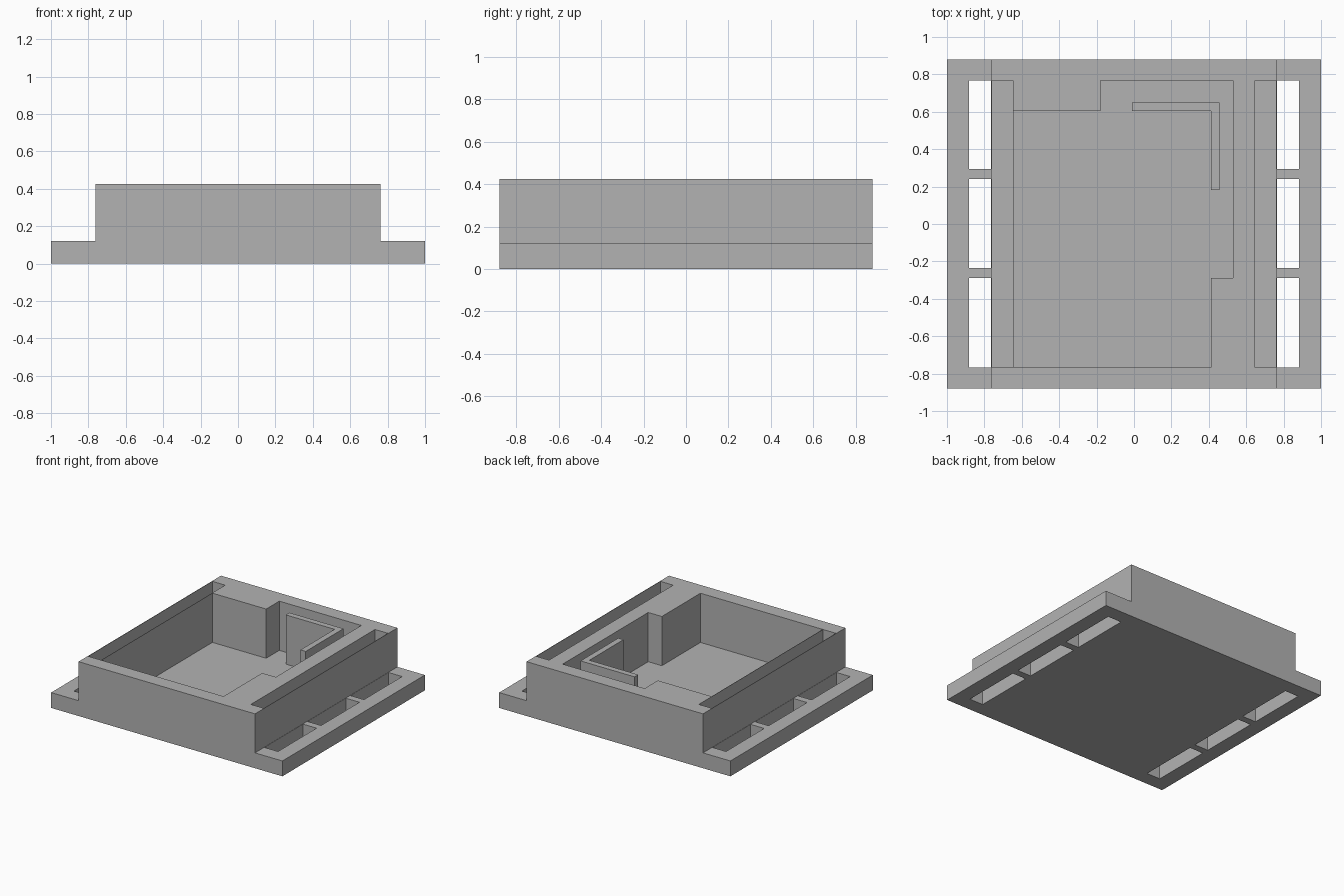
import bpy, bmesh

if "Cube" in bpy.data.objects:
    bpy.data.objects.remove(bpy.data.objects["Cube"], do_unlink=True)

grey = bpy.data.materials.new("mid grey")
grey.use_nodes = True
grey.diffuse_color = (0.45, 0.45, 0.45, 1)
grey.node_tree.nodes["Principled BSDF"].inputs["Base Color"].default_value = grey.diffuse_color

TOP, RIM, FLOOR = 0.425, 0.12, 0.04
DEPTH, INNER = 0.88, 0.767


def prism(name, outline, offset, sweep):
    """Solid made by sweeping a closed outline along a vector."""
    bm = bmesh.new()
    face = bm.faces.new([bm.verts.new(offset(a, b)) for a, b in outline])
    swept = bmesh.ops.extrude_face_region(bm, geom=[face])["geom"]
    bmesh.ops.translate(bm, vec=sweep, verts=[g for g in swept if isinstance(g, bmesh.types.BMVert)])
    bmesh.ops.recalc_face_normals(bm, faces=bm.faces)
    mesh = bpy.data.meshes.new(name)
    bm.to_mesh(mesh)
    bm.free()
    mesh.materials.append(grey)
    obj = bpy.data.objects.new(name, mesh)
    bpy.context.collection.objects.link(obj)
    return obj


def upright(name, outline, z0, z1):
    return prism(name, outline, lambda x, y: (x, y, z0), (0, 0, z1 - z0))


def rect(x0, x1, y0, y1):
    return [(x0, y0), (x1, y0), (x1, y1), (x0, y1)]


def carve(body, cutter):
    """Subtract the cutter for good, then drop it."""
    cutter.hide_render = True
    mod = body.modifiers.new("carve", "BOOLEAN")
    mod.operation, mod.solver, mod.object = "DIFFERENCE", "EXACT", cutter
    bpy.context.view_layer.objects.active = body
    bpy.context.view_layer.update()
    bpy.ops.object.modifier_apply(modifier=mod.name)
    bpy.data.objects.remove(cutter, do_unlink=True)


# Stepped housing: tall middle with a low flange on both sides
half = [(1, 0), (1, RIM), (0.763, RIM), (0.763, TOP)]
section = half + [(-x, z) for x, z in reversed(half)]
housing = prism("housing", section, lambda x, z: (x, -DEPTH, z), (0, 2 * DEPTH, 0))

# Main chamber, with a back pillar and a thicker front corner left standing
chamber = [(-0.645, -INNER), (0.412, -INNER), (0.412, -0.29), (0.53, -0.29),
           (0.53, INNER), (-0.18, INNER), (-0.18, 0.605), (-0.645, 0.605)]
carve(housing, upright("chamber_cutter", chamber, FLOOR, 0.6))

# Side channels behind thin walls, and three through slots in each flange
for s in (-1, 1):
    carve(housing, upright("channel_cutter", rect(s * 0.648, s * 0.759, -INNER, INNER), FLOOR, 0.6))
    for y0, y1 in ((-INNER, -0.29), (-0.235, 0.24), (0.295, INNER)):
        carve(housing, upright("slot_cutter", rect(s * 0.765, s * 0.883, y0, y1), -0.1, 0.3))

# Angled partition standing in the chamber
partition = [(-0.01, 0.605), (0.412, 0.605), (0.412, 0.183),
             (0.457, 0.183), (0.457, 0.65), (-0.01, 0.65)]
upright("partition", partition, FLOOR, TOP)
